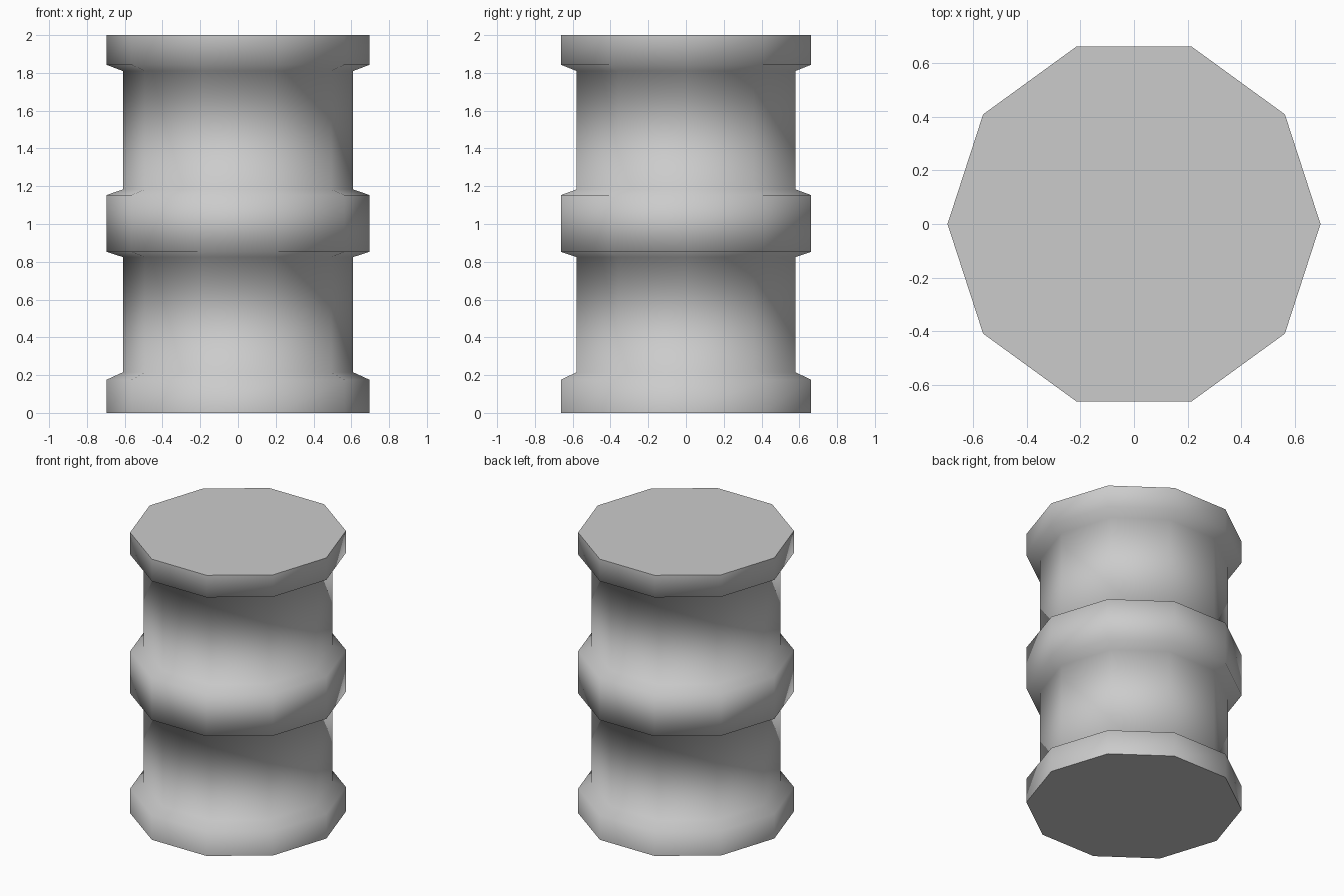
import bpy, bmesh, math

cube = bpy.data.objects.get("Cube")
if cube:
    bpy.data.objects.remove(cube, do_unlink=True)

SIDES = 10
WIDE, NARROW = 0.697, 0.61

# Plain grey material
grey = bpy.data.materials.new("grey")
grey.use_nodes = True
colour = (0.6, 0.6, 0.6, 1)
grey.diffuse_color = colour
grey.node_tree.nodes["Principled BSDF"].inputs["Base Color"].default_value = colour

# Outline from the foot up: base rim, waist, middle band, waist, top rim
profile = [(WIDE, 0), (WIDE, 0.175), (NARROW, 0.215), (NARROW, 0.825),
           (WIDE, 0.853), (WIDE, 1.153), (NARROW, 1.183), (NARROW, 1.81),
           (WIDE, 1.843), (WIDE, 2)]

# Barrel body: rings joined by quads and closed by two caps
bm = bmesh.new()
rings = []
for r, z in profile:
    angles = [math.tau * i / SIDES for i in range(SIDES)]
    rings.append([bm.verts.new((r * math.cos(a), r * math.sin(a), z)) for a in angles])
for low, high in zip(rings, rings[1:]):
    for i in range(SIDES):
        j = (i + 1) % SIDES
        bm.faces.new((low[i], low[j], high[j], high[i]))
bm.faces.new(rings[0][::-1])
bm.faces.new(rings[-1])
mesh = bpy.data.meshes.new("barrel")
bm.to_mesh(mesh)
bm.free()
mesh.materials.append(grey)
barrel = bpy.data.objects.new("barrel", mesh)
bpy.context.collection.objects.link(barrel)

# Smooth sides, crisp cap edges
bpy.ops.object.select_all(action="DESELECT")
barrel.select_set(True)
bpy.context.view_layer.objects.active = barrel
bpy.ops.object.shade_smooth_by_angle(angle=math.radians(80))
